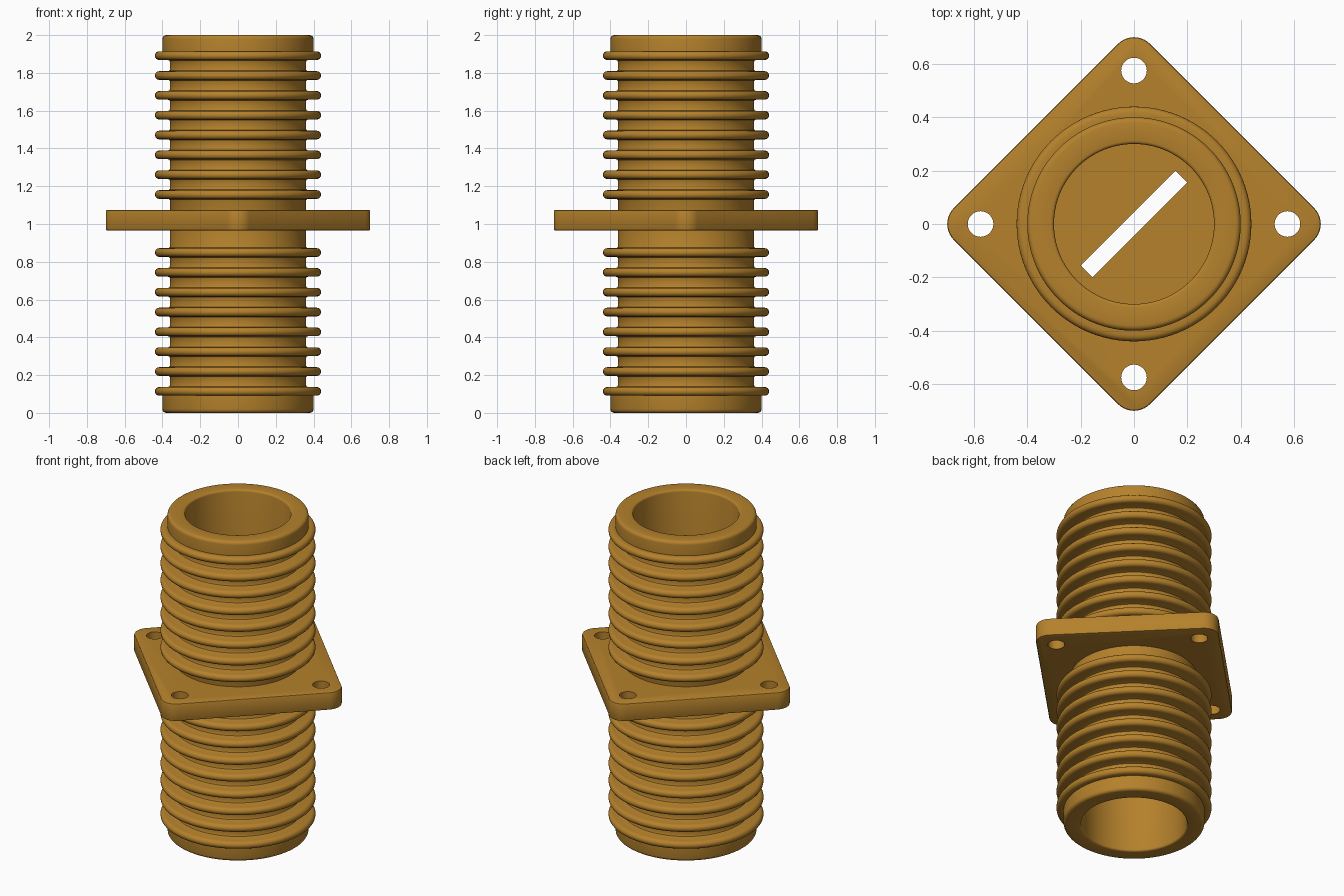
import bpy, bmesh, math
from mathutils import Matrix

if "Cube" in bpy.data.objects:
    bpy.data.objects.remove(bpy.data.objects["Cube"])

SEG = 96
WEB_LO, WEB_HI = 0.965, 1.075

brass = bpy.data.materials.new("brass")
brass.diffuse_color = (0.46, 0.22, 0.025, 1)
brass.use_nodes = True
brass.node_tree.nodes["Principled BSDF"].inputs["Base Color"].default_value = brass.diffuse_color


def to_object(name, bm):
    bmesh.ops.recalc_face_normals(bm, faces=bm.faces)
    mesh = bpy.data.meshes.new(name)
    bm.to_mesh(mesh)
    bm.free()
    mesh.materials.append(brass)
    obj = bpy.data.objects.new(name, mesh)
    bpy.context.collection.objects.link(obj)
    return obj


def arc(cx, cz, r, a0, a1, n):
    return [(cx + r * math.cos(math.radians(a0 + (a1 - a0) * i / n)),
             cz + r * math.sin(math.radians(a0 + (a1 - a0) * i / n))) for i in range(n + 1)]


def cut(target, cutter):
    mod = target.modifiers.new("cut", 'BOOLEAN')
    mod.object, mod.operation, mod.solver = cutter, 'DIFFERENCE', 'EXACT'
    bpy.context.view_layer.objects.active = target
    bpy.ops.object.modifier_apply(modifier=mod.name)
    bpy.data.objects.remove(cutter)


def cylinder_cutter(r, x, y, seg):
    bm = bmesh.new()
    bmesh.ops.create_cone(bm, cap_ends=True, segments=seg, radius1=r, radius2=r, depth=1,
                          matrix=Matrix.Translation((x, y, 1)))
    return to_object("hole_cutter", bm)


def smooth(obj):
    bpy.ops.object.select_all(action='DESELECT')
    obj.select_set(True)
    bpy.context.view_layer.objects.active = obj
    bpy.ops.object.shade_smooth_by_angle(angle=math.radians(35))


# Ribbed tube: profile from the web underside, out round the ribs, back to the web top
R_IN, R_BODY, R_END, R_RIB, T = 0.30, 0.36, 0.40, 0.44, 0.023
ribs = [0.114 + 0.105 * i for i in range(8)] + [1.156 + 0.105 * i for i in range(8)]
profile = [(0, WEB_LO), (R_IN, WEB_LO)]
profile += arc(R_IN + 0.012, 0.012, 0.012, 180, 270, 3)
profile += arc(R_END - 0.02, 0.02, 0.02, -90, 0, 4)
for i, z in enumerate(ribs):
    low = [(R_BODY, z - T - 0.01), (R_BODY + 0.003, z - T - 0.003), (R_BODY + 0.01, z - T)]
    high = [(r, 2 * z - h) for r, h in reversed(low)]
    profile += [(R_END, z - T)] if i == 0 else low
    profile += arc(R_RIB - T, z, T, -90, 90, 8)
    profile += [(R_END, z + T)] if i == len(ribs) - 1 else high
profile += arc(R_END - 0.02, 1.98, 0.02, 0, 90, 4)
profile += arc(R_IN + 0.012, 1.988, 0.012, 90, 180, 3)
profile += [(R_IN, WEB_HI), (0, WEB_HI)]

bm = bmesh.new()
verts = [bm.verts.new((r, 0, z)) for r, z in profile]
edges = [bm.edges.new(pair) for pair in zip(verts, verts[1:])]
bmesh.ops.spin(bm, geom=verts + edges, cent=(0, 0, 0), axis=(0, 0, 1),
               angle=math.tau, steps=SEG, use_merge=False)
bmesh.ops.remove_doubles(bm, verts=bm.verts, dist=1e-5)
tube = to_object("ribbed_tube", bm)

# Diagonal slot through the web
bm = bmesh.new()
bmesh.ops.create_cube(bm, size=1, matrix=Matrix.Translation((0, 0, 1.02))
                      @ Matrix.Rotation(math.radians(45), 4, 'Z')
                      @ Matrix.Diagonal((0.503, 0.063, 0.5, 1)))
cut(tube, to_object("slot_cutter", bm))
smooth(tube)

# Square flange turned 45 degrees with rounded corners
CORNER = 0.085
outline = []
for k in range(4):
    a = math.radians(90 * k)
    d = 0.70 - CORNER
    outline += arc(d * math.cos(a), d * math.sin(a), CORNER, 90 * k - 45, 90 * k + 45, 10)
bm = bmesh.new()
face = bm.faces.new([bm.verts.new((x, y, WEB_LO)) for x, y in outline])
top = bmesh.ops.extrude_face_region(bm, geom=[face])
bmesh.ops.translate(bm, vec=(0, 0, WEB_HI - WEB_LO),
                    verts=[v for v in top["geom"] if isinstance(v, bmesh.types.BMVert)])
rim = [e for e in bm.edges if abs(e.verts[0].co.z - e.verts[1].co.z) < 1e-6]
bmesh.ops.bevel(bm, geom=rim, offset=0.008, segments=2, profile=0.5, affect='EDGES')
flange = to_object("flange", bm)

# Centre opening for the tube and four screw holes
cut(flange, cylinder_cutter(0.345, 0, 0, SEG))
for x, y in ((1, 0), (-1, 0), (0, 1), (0, -1)):
    cut(flange, cylinder_cutter(0.048, 0.575 * x, 0.575 * y, 32))
smooth(flange)
